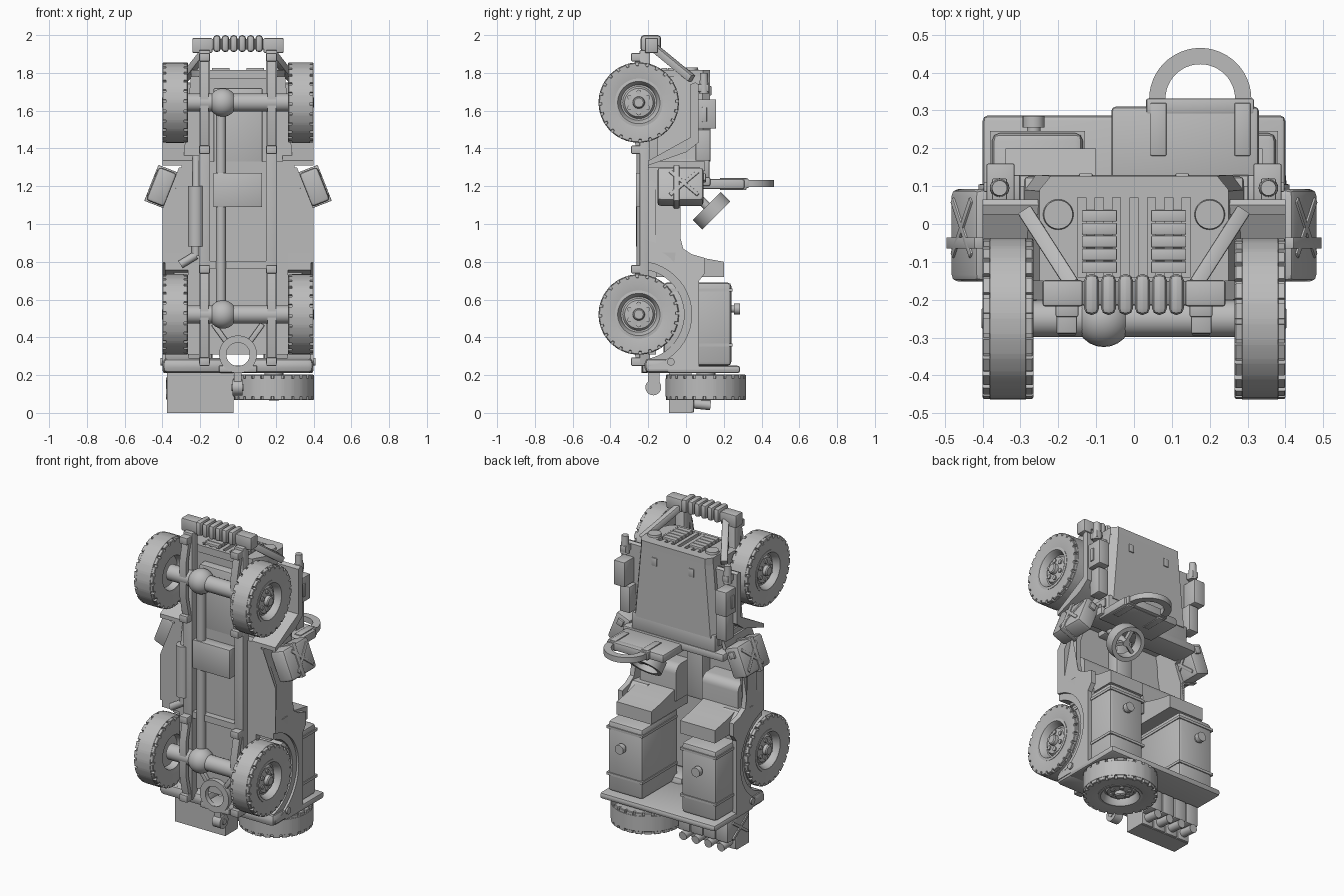
import bpy, bmesh
from math import sin, cos, pi, radians
from mathutils import Matrix, Vector

cube = bpy.data.objects.get("Cube")
if cube:
    bpy.data.objects.remove(cube)

grey = bpy.data.materials.new("plain_grey")
grey.use_nodes = True
grey.diffuse_color = (0.5, 0.5, 0.5, 1)
grey.node_tree.nodes["Principled BSDF"].inputs["Base Color"].default_value = (0.5, 0.5, 0.5, 1)
made = []
SIDES = (("left", 1), ("right", -1))


def finish(name, bm, matrix=None):
    bmesh.ops.recalc_face_normals(bm, faces=bm.faces)
    mesh = bpy.data.meshes.new(name)
    bm.to_mesh(mesh)
    bm.free()
    mesh.materials.append(grey)
    return place(name, mesh, matrix)


def place(name, mesh, matrix=None):
    obj = bpy.data.objects.new(name, mesh)
    bpy.context.scene.collection.objects.link(obj)
    if matrix:
        obj.matrix_world = matrix
    made.append(obj)
    return obj


def box(name, x, y, z, bevel=0.0, matrix=None):
    bm = bmesh.new()
    bmesh.ops.create_cube(bm, size=1)
    for v in bm.verts:
        v.co = [(a + b) / 2 + c * abs(b - a) for (a, b), c in zip((x, y, z), v.co)]
    if bevel:
        bmesh.ops.bevel(bm, geom=bm.edges[:], offset=bevel, segments=2, profile=0.5, affect='EDGES')
    return finish(name, bm, matrix)


def pair(name, x, y, z, bevel=0.0):
    for side, s in SIDES:
        box(side + "_" + name, (x[0] * s, x[1] * s), y, z, bevel)


def rod(name, a, b, r, sides=20, r2=None):
    a, b = Vector(a), Vector(b)
    bm = bmesh.new()
    bmesh.ops.create_cone(bm, cap_ends=True, segments=sides, radius1=r,
                          radius2=r if r2 is None else r2, depth=(b - a).length)
    turn = (b - a).to_track_quat('Z', 'Y').to_matrix().to_4x4()
    return finish(name, bm, Matrix.Translation((a + b) / 2) @ turn)


def beam(name, a, b, w):
    a, b = Vector(a), Vector(b)
    turn = (b - a).to_track_quat('Z', 'Y').to_matrix().to_4x4()
    h = (b - a).length / 2
    return box(name, (-w, w), (-w, w), (-h, h), 0.005, Matrix.Translation((a + b) / 2) @ turn)


def prism(name, pts, lo, hi, axis="x"):
    """Outline in (y, z) pushed along x, or in (x, y) pushed along z."""
    bm = bmesh.new()
    at = (lambda p: (lo, *p)) if axis == "x" else (lambda p: (*p, lo))
    face = bm.faces.new([bm.verts.new(at(p)) for p in pts])
    out = bmesh.ops.extrude_face_region(bm, geom=[face])["geom"]
    move = Vector((hi - lo, 0, 0)) if axis == "x" else Vector((0, 0, hi - lo))
    bmesh.ops.translate(bm, vec=move, verts=[g for g in out if isinstance(g, bmesh.types.BMVert)])
    return finish(name, bm)


def taper(obj):
    """Narrow the tub ahead of the doors."""
    for v in obj.data.vertices:
        v.co.x *= 1 - max(0, v.co.z - 1.08)


def lathe(name, angles, rings, closed=False, matrix=None):
    """rings(i) gives the (radius, height) outline at angle number i."""
    bm = bmesh.new()
    cols = [[bm.verts.new((r * cos(a), r * sin(a), h)) for r, h in rings(i)]
            for i, a in enumerate(angles)]
    n = len(cols[0])
    for i, col in enumerate(cols):
        nxt = cols[(i + 1) % len(cols)]
        for j in range(n if closed else n - 1):
            k = (j + 1) % n
            bm.faces.new((col[j], col[k], nxt[k], nxt[j]))
    bmesh.ops.remove_doubles(bm, verts=bm.verts, dist=1e-5)
    return finish(name, bm, matrix)


def arc(cx, cy, r, a0, a1, n):
    return [(cx + r * cos(radians(a0 + (a1 - a0) * i / n)),
             cy + r * sin(radians(a0 + (a1 - a0) * i / n))) for i in range(n + 1)]


# Wheels: tyre with notched shoulders, dished rim and bolts
LUGS = 24
tread = [(k + f) * 2 * pi / LUGS for k in range(LUGS) for f in (0, 0.02, 0.26, 0.28)]


def tyre_ring(i):
    r = 0.198 if i % 4 in (1, 2) else 0.212
    return [(0.12, 0.06), (0.16, 0.067), (r - 0.004, 0.067), (r, 0.064), (r, 0.048), (0.213, 0.047),
            (0.213, -0.047), (r, -0.048), (r, -0.064), (r - 0.004, -0.067), (0.16, -0.067), (0.12, -0.06)]


RIM = [(0, 0.07), (0.024, 0.07), (0.03, 0.064), (0.032, 0.045), (0.075, 0.04), (0.085, 0.024),
       (0.094, 0.024), (0.104, 0.055), (0.112, 0.066), (0.127, 0.064), (0.122, 0.0),
       (0.122, -0.06), (0.105, -0.06), (0.095, -0.02), (0, -0.02)]
circle = [i * pi / 24 for i in range(48)]
spots = {"spare": Matrix.Translation((0.19, 0.105, 0.135)) @ Matrix.Rotation(pi, 4, 'X')}
for end, z in (("front", 1.643), ("rear", 0.521)):
    for side, s in SIDES:
        spots[end + "_" + side] = Matrix.Translation((0.333 * s, -0.25, z)) @ Matrix.Rotation(s * pi / 2, 4, 'Y')
tyre = rim = None
for key, m in spots.items():
    if tyre is None:
        tyre = lathe(key + "_tyre", tread, tyre_ring, True, m).data
        rim = lathe(key + "_rim", circle, lambda i: RIM, False, m).data
    else:
        place(key + "_tyre", tyre, m)
        place(key + "_rim", rim, m)
    for b in range(6):
        p = Vector((0.055 * cos(b * pi / 3), 0.055 * sin(b * pi / 3), 0.03))
        rod(key + "_bolt", m @ p, m @ (p + Vector((0, 0, 0.02))), 0.013, 10)

# Axles, differentials, springs and drive shaft
for end, z in (("front", 1.643), ("rear", 0.521)):
    rod(end + "_axle", (-0.29, -0.25, z), (0.29, -0.25, z), 0.048)
    bm = bmesh.new()
    bmesh.ops.create_uvsphere(bm, u_segments=24, v_segments=14, radius=0.075)
    finish(end + "_differential", bm, Matrix.Translation((-0.08, -0.25, z)))
    for side, s in SIDES:
        leaf = [(-0.262, z - 0.25), (-0.295, z - 0.1), (-0.295, z + 0.1), (-0.262, z + 0.25)]
        prism(f"{end}_{side}_spring", leaf + [(y + 0.025, q) for y, q in leaf[::-1]], 0.155 * s, 0.2 * s)
    for q in (z - 0.25, z + 0.24):
        pair(end + "_shackle", (0.15, 0.205), (-0.29, -0.2), (q - 0.022, q + 0.022), 0.005)
rod("drive_shaft", (-0.09, -0.235, 0.52), (-0.09, -0.235, 1.64), 0.026)

# Chassis and exhaust
pair("frame_rail", (0.147, 0.207), (-0.245, -0.19), (0.26, 1.92), 0.004)
box("cross_member", (-0.2, 0.2), (-0.24, -0.2), (0.765, 0.805))
box("skid_plate", (-0.13, 0.128), (-0.265, -0.2), (1.09, 1.27), 0.004)
rod("muffler", (-0.223, -0.222, 0.88), (-0.223, -0.222, 1.2), 0.042)
rod("exhaust_pipe", (-0.22, -0.22, 1.18), (-0.22, -0.19, 1.36), 0.022)
rod("exhaust_elbow", (-0.223, -0.222, 0.9), (-0.223, -0.222, 0.83), 0.022)
rod("tail_pipe", (-0.223, -0.222, 0.835), (-0.305, -0.222, 0.785), 0.022)

# Tub with wheel arches, narrowing towards the hood
outline = [(-0.2, 1.08), (-0.2, 1.3), (0.07, 1.3), (0.07, 1.22), (-0.03, 1.19), (-0.03, 1.08), (-0.03, 0.93),
           (-0.015, 0.87), (0.03, 0.84), (0.1, 0.82), (0.1, 0.74), (0.07, 0.7), (0.07, 0.23), (-0.2, 0.23)]
well = [(-0.2, 0.85), (0.0, 0.85), (0.05, 0.8), (0.05, 0.22), (-0.2, 0.22)]
for side, s in SIDES:
    taper(prism(side + "_tub_wall", outline + arc(-0.25, 0.521, 0.28, -79.7, 79.7, 20), 0.37 * s, 0.4 * s))
    prism(side + "_wheel_well", well + arc(-0.25, 0.521, 0.24, -78, 78, 20), 0.262 * s, 0.386 * s)
    rod(side + "_side_marker", (0.39 * s, -0.08, 0.27), (0.41 * s, -0.08, 0.27), 0.02)
box("floor", (-0.265, 0.265), (-0.2, -0.16), (0.31, 1.3))
taper(prism("foot_well", [(-0.2, 0.8), (-0.2, 1.08), (-0.2, 1.32), (-0.16, 1.32), (-0.16, 1.08), (-0.16, 0.8)],
            -0.38, 0.38))
box("firewall", (-0.3, 0.3), (-0.2, 0.1), (1.28, 1.33))
box("dashboard", (-0.35, 0.35), (-0.03, 0.13), (1.2, 1.25), 0.012)
box("cowl", (-0.29, 0.29), (-0.05, 0.125), (1.24, 1.35), 0.01)
box("tunnel", (-0.06, 0.06), (-0.17, -0.08), (0.8, 1.29), 0.02)

# Seats with rounded cushions
for side, s in SIDES:
    cushion = [(-0.17, 0.78), (-0.03, 0.78)] + arc(-0.08, 0.95, 0.05, 0, 90, 6) + [(-0.17, 1.0)]
    prism(side + "_seat_cushion", cushion, 0.09 * s, 0.34 * s)
    prism(side + "_seat_back", [(-0.16, 0.86), (-0.02, 0.85), (0.09, 0.82), (0.2, 0.8), (0.2, 0.72), (-0.16, 0.72)],
          0.1 * s, 0.34 * s)

# Rear tanks with bands and caps
pair("tank", (0.135, 0.375), (-0.12, 0.24), (0.25, 0.69), 0.02)
for z in (0.36, 0.65):
    pair("tank_band", (0.13, 0.38), (-0.1, 0.246), (z - 0.008, z + 0.008))
for side, s in SIDES:
    rod(side + "_tank_neck", (0.265 * s, 0.23, 0.55), (0.265 * s, 0.27, 0.55), 0.018)
    rod(side + "_tank_cap", (0.265 * s, 0.255, 0.55), (0.265 * s, 0.285, 0.55), 0.029)

# Rear plate, hitch and luggage
box("rear_plate", (-0.4, 0.4), (-0.1, 0.287), (0.21, 0.25), 0.015)
pair("rear_corner", (0.07, 0.4), (-0.22, -0.06), (0.21, 0.29), 0.03)
box("hitch_bar", (-0.1, 0.1), (-0.23, -0.1), (0.215, 0.25), 0.004)
lathe("hitch_ring", circle, lambda i: [(0.1, 0.015), (0.062, 0.015), (0.062, -0.015), (0.1, -0.015)], True,
      Matrix.Translation((0, -0.22, 0.31)) @ Matrix.Rotation(pi / 2, 4, 'X'))
for side, s in SIDES:
    beam(side + "_hitch_brace", (0.13 * s, -0.21, 0.47), (0.05 * s, -0.21, 0.36), 0.014)
box("tow_tongue", (-0.022, 0.018), (-0.2, -0.14), (0.13, 0.22))
rod("tow_eye", (-0.03, -0.173, 0.135), (0.025, -0.173, 0.135), 0.042)
rod("tow_pin", (-0.035, -0.173, 0.135), (0.03, -0.173, 0.135), 0.018)
rod("spare_mount", (0.19, 0.105, 0.1), (0.19, 0.105, 0.22), 0.05)
box("luggage_base", (-0.375, -0.025), (-0.09, 0.03), (0, 0.212))
for i in range(4):
    x = -0.373 + i * 0.0875
    box("luggage_can", (x, x + 0.084), (-0.07, 0.12), (0.07, 0.2), 0.008)
    box("luggage_foot", (x, x + 0.084), (-0.07, 0.042), (0.002, 0.09), 0.006)
    rod("luggage_cap", (x + 0.042, 0.03, 0.05), (x + 0.042, 0.13, 0.04), 0.026, 14)
for a in (35, -35):
    box("luggage_cross", (-0.382, -0.37), (-0.09, 0.09), (-0.008, 0.008), 0,
        Matrix.Translation((0, 0.0, 0.13)) @ Matrix.Rotation(radians(a), 4, 'X'))


# Hood and engine bay
def hood_ring(w, top):
    return [(-w, -0.15), (w, -0.15), (w, top - 0.04), (w - 0.03, top), (0.03 - w, top), (-w, top - 0.04)]


bm = bmesh.new()
back = [bm.verts.new((x, y, 1.33)) for x, y in hood_ring(0.29, 0.13)]
nose = [bm.verts.new((x, y, 1.78)) for x, y in hood_ring(0.25, 0.127)]
bm.faces.new(back)
bm.faces.new(nose)
for i in range(6):
    j = (i + 1) % 6
    bm.faces.new((back[i], back[j], nose[j], nose[i]))
finish("hood", bm)
pair("hood_latch", (0.11, 0.145), (0.12, 0.134), (1.68, 1.73), 0.003)
box("gearbox", (-0.13, 0.13), (-0.2, -0.1), (1.25, 1.72), 0.01)

# Grille with open slots, lamps and stacked blocks
for side, s in SIDES:
    prism(side + "_grille_cheek", [(s * x, y) for x, y in
          ((0.157, -0.16), (0.2, -0.14), (0.25, -0.05), (0.25, 0.09), (0.22, 0.127), (0.157, 0.127))], 1.77, 1.815, "z")
    rod(side + "_headlight", (0.2 * s, 0.025, 1.8), (0.2 * s, 0.025, 1.828), 0.043, 28, 0.038)
    for i in range(5):
        y = -0.13 + i * 0.034
        box(side + "_grille_block", (0.045 * s, 0.138 * s), (y, y + 0.031), (1.8, 1.826), 0.003)
box("grille_top", (-0.16, 0.16), (0.07, 0.127), (1.77, 1.815))
box("grille_bottom", (-0.16, 0.16), (-0.16, -0.14), (1.77, 1.815))
for i in range(8):
    x = -0.161 + i * 0.046
    box("grille_bar", (x - 0.012, x + 0.012), (-0.145, 0.075), (1.77, 1.814))

# Front fenders with their boxes and markers
for side, s in SIDES:
    prism(side + "_fender", [(0.05, 1.75), (0.025, 1.74), (0.025, 1.46), (-0.2, 1.335), (-0.2, 1.31),
                             (0.0, 1.38), (0.065, 1.43), (0.065, 1.74)], 0.235 * s, 0.4 * s)
    rod(side + "_marker_light", (0.355 * s, 0.095, 1.69), (0.355 * s, 0.095, 1.8), 0.026, 20, 0.02)
    box(side + "_marker_base", (0.335 * s, 0.375 * s), (0.06, 0.12), (1.7, 1.74), 0.004)
pair("fender_box", (0.315, 0.39), (0.055, 0.16), (1.505, 1.66), 0.006)
pair("fender_box_clasp", (0.385, 0.397), (0.085, 0.11), (1.54, 1.62), 0.003)
pair("tool_case", (0.3, 0.37), (0.05, 0.13), (1.335, 1.5), 0.006)

# Front bumper with rope coils and struts
box("bumper", (-0.23, 0.23), (-0.215, -0.15), (1.925, 1.98), 0.006)
pair("bumper_end", (0.135, 0.242), (-0.218, -0.148), (1.905, 1.985), 0.008)
for i in range(6):
    x = -0.112 + i * 0.0448
    box("rope_coil", (x - 0.02, x + 0.02), (-0.24, -0.132), (1.91, 2.0), 0.018)
for side, s in SIDES:
    beam(side + "_bumper_strut", (0.16 * s, -0.165, 1.93), (0.285 * s, 0.03, 1.77), 0.02)

# Instrument panel with grab handle
box("panel", (-0.06, 0.33), (0.08, 0.31), (1.185, 1.238), 0.012)
prism("grab_handle", arc(0.175, 0.33, 0.135, 0, 180, 24) + arc(0.175, 0.33, 0.092, 180, 0, 24), 1.197, 1.232, "z")
box("handle_bar", (0.032, 0.317), (0.29, 0.332), (1.19, 1.24), 0.006)
for x in (0.043, 0.265):
    box("handle_leg", (x, x + 0.043), (0.18, 0.32), (1.18, 1.244), 0.004)

# Steering wheel
tilt = Vector((0, 1, -1)).to_track_quat('Z', 'Y').to_matrix().to_4x4()
steer = Matrix.Translation((0.175, 0.135, 1.07)) @ tilt
lathe("steering_rim", circle, lambda i: [(0.105, 0.036), (0.08, 0.036), (0.08, -0.036), (0.105, -0.036)], True, steer)
for i in range(3):
    box("steering_spoke", (0, 0.09), (-0.01, 0.01), (-0.015, 0.01), 0, steer @ Matrix.Rotation(i * 2 * pi / 3 + pi / 2, 4, 'Z'))
rod("steering_column", steer @ Vector((0, 0, 0.015)), (0.175, -0.03, 1.235), 0.022)

# Fuel cans strapped to both sides
for side, s in SIDES:
    m = Matrix.Translation((0.405 * s, -0.03, 1.197)) @ Matrix.Rotation(radians(-21.6 * s), 4, 'Y')
    box(side + "_can", (-0.052, 0.052), (-0.122, 0.122), (-0.095, 0.095), 0.018, m)
    box(side + "_can_strap", (-0.058, 0.058), (-0.035, -0.005), (-0.102, 0.102), 0.003, m)
    box(side + "_can_cap", (-0.02, 0.02), (0.11, 0.135), (0.03, 0.07), 0.004, m)
    for a in (48, -48):
        box(side + "_can_cross", (-0.058, 0.058), (-0.01, 0.01), (-0.1, 0.1), 0.004,
            m @ Matrix.Translation((0, 0.02, 0)) @ Matrix.Rotation(radians(a), 4, 'X'))

# Smooth the round parts, keep edges sharp
bpy.ops.object.select_all(action='DESELECT')
for obj in made:
    obj.select_set(True)
bpy.context.view_layer.objects.active = made[0]
bpy.ops.object.shade_smooth_by_angle(angle=radians(32))
